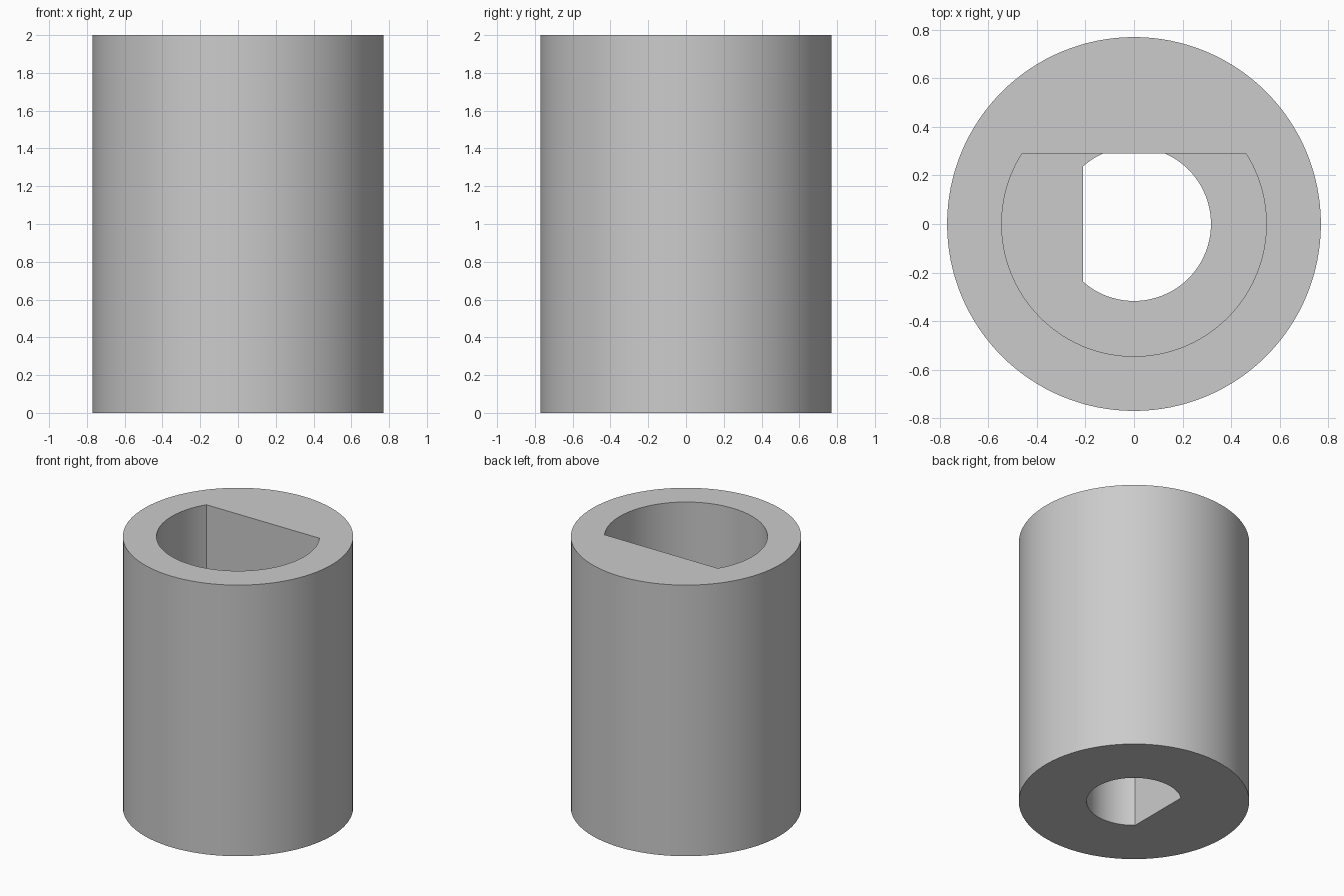
import bpy, bmesh, math

if "Cube" in bpy.data.objects:
    bpy.data.objects.remove(bpy.data.objects["Cube"])

SIDES = 128
grey = bpy.data.materials.new("grey")
grey.diffuse_color = (0.6, 0.6, 0.6, 1)
grey.use_nodes = True
grey.node_tree.nodes["Principled BSDF"].inputs["Base Color"].default_value = grey.diffuse_color


def prism(name, points, z0, z1):
    """Extrude a closed 2D outline between two heights."""
    bm = bmesh.new()
    face = bm.faces.new([bm.verts.new((x, y, z0)) for x, y in points])
    top = bmesh.ops.extrude_face_region(bm, geom=[face])["geom"]
    verts = [v for v in top if isinstance(v, bmesh.types.BMVert)]
    bmesh.ops.translate(bm, verts=verts, vec=(0, 0, z1 - z0))
    bmesh.ops.recalc_face_normals(bm, faces=bm.faces)
    mesh = bpy.data.meshes.new(name)
    bm.to_mesh(mesh)
    bm.free()
    mesh.materials.append(grey)
    obj = bpy.data.objects.new(name, mesh)
    bpy.context.collection.objects.link(obj)
    return obj


def d_outline(radius, flat, turn):
    """Circle cut by a flat at the given distance, facing the angle turn."""
    half = math.acos(flat / radius)
    return [(radius * math.cos(turn + a), radius * math.sin(turn + a))
            for a in (half + (math.tau - 2 * half) * i / SIDES for i in range(SIDES + 1))]


def sleeve(name, z0, z1, radius, flat, turn):
    """Round body with a D-shaped bore right through it."""
    circle = [(0.77 * math.cos(math.tau * i / SIDES), 0.77 * math.sin(math.tau * i / SIDES))
              for i in range(SIDES)]
    body = prism(name, circle, z0, z1)
    cutter = prism(name + "_bore_cutter", d_outline(radius, flat, turn), z0 - 0.1, z1 + 0.1)
    cut = body.modifiers.new("bore", 'BOOLEAN')
    cut.operation = 'DIFFERENCE'
    cut.solver = 'EXACT'
    cut.object = cutter
    bpy.ops.object.select_all(action='DESELECT')
    body.select_set(True)
    bpy.context.view_layer.objects.active = body
    bpy.ops.object.modifier_apply(modifier=cut.name)
    bpy.data.objects.remove(cutter)
    bpy.ops.object.shade_smooth_by_angle(angle=math.radians(30))


# Lower half: small bore, flat on the left
sleeve("lower_sleeve", 0, 1, 0.317, 0.21, math.pi)
# Upper half: wide bore, flat at the back
sleeve("upper_sleeve", 1, 2, 0.545, 0.29, math.pi / 2)
